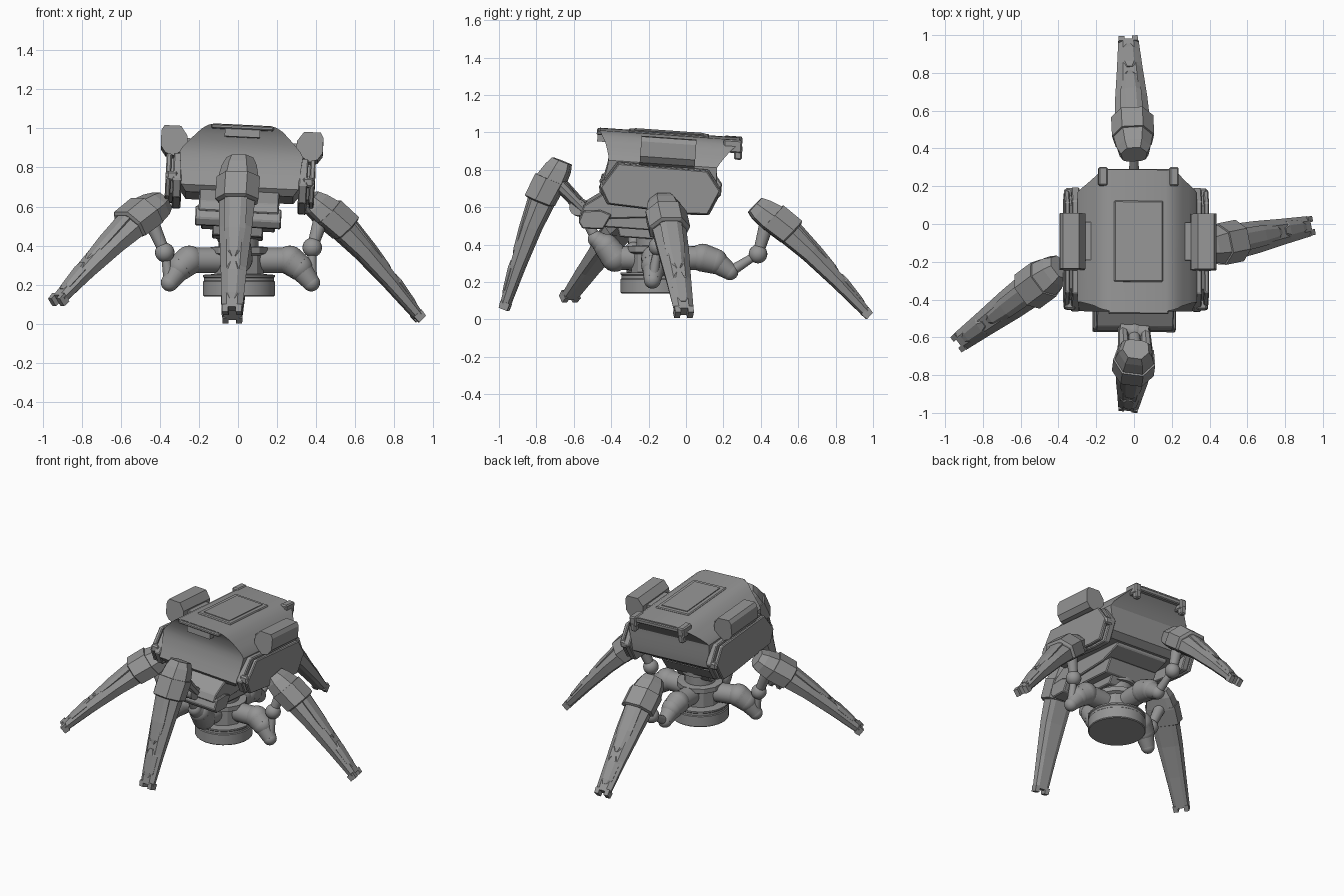
import bpy, bmesh, math
from mathutils import Vector, Matrix

if "Cube" in bpy.data.objects:
    bpy.data.objects.remove(bpy.data.objects["Cube"])

GREY = bpy.data.materials.new("flat_grey")
GREY.diffuse_color = (0.3, 0.3, 0.3, 1)
GREY.use_nodes = True
GREY.node_tree.nodes["Principled BSDF"].inputs["Base Color"].default_value = GREY.diffuse_color

# tilted frame shared by all hull parts
PIVOT = Vector((0.015, -0.1, 0.8))
TILT = (Matrix.Translation(PIVOT) @ Matrix.Rotation(math.radians(-4), 4, 'X')
        @ Matrix.Rotation(math.radians(2.8), 4, 'Y') @ Matrix.Translation((0, 0.1, -0.8)))
FLAT = Matrix.Identity(4)


def finish(name, bm, mat=FLAT, smooth=False, bevel=0):
    bmesh.ops.recalc_face_normals(bm, faces=bm.faces)
    me = bpy.data.meshes.new(name)
    bm.to_mesh(me)
    bm.free()
    me.transform(mat)
    me.materials.append(GREY)
    ob = bpy.data.objects.new(name, me)
    bpy.context.collection.objects.link(ob)
    if bevel:
        b = ob.modifiers.new("bevel", 'BEVEL')
        b.width, b.segments, b.limit_method = bevel, 1, 'ANGLE'
    if smooth:
        bpy.ops.object.select_all(action='DESELECT')
        ob.select_set(True)
        bpy.context.view_layer.objects.active = ob
        bpy.ops.object.shade_smooth_by_angle(angle=math.radians(30))
    return ob


def loft(name, rings, mat=FLAT, **kw):
    bm = bmesh.new()
    vs = [[bm.verts.new(p) for p in r] for r in rings]
    n = len(vs[0])
    for a, b in zip(vs, vs[1:]):
        for i in range(n):
            j = (i + 1) % n
            bm.faces.new((a[i], a[j], b[j], b[i]))
    bm.faces.new(vs[0])
    bm.faces.new(vs[-1])
    return finish(name, bm, mat, **kw)


def extrude_x(name, yz, x0, x1, mat=TILT, **kw):
    return loft(name, [[(x, y, z) for y, z in yz] for x in (x0, x1)], mat, **kw)


def extrude_y(name, xz, y0, y1, mat=TILT, **kw):
    return loft(name, [[(x, y, z) for x, z in xz] for y in (y0, y1)], mat, **kw)


def box(name, x0, x1, y0, y1, z0, z1, mat=TILT, **kw):
    return extrude_x(name, [(y0, z0), (y1, z0), (y1, z1), (y0, z1)], x0, x1, mat, **kw)


def lathe(name, profile, center, sides, smooth=False):
    rings = [[(center[0] + r * math.cos(2 * math.pi * (i + .5) / sides),
               center[1] + r * math.sin(2 * math.pi * (i + .5) / sides), z)
              for i in range(sides)] for r, z in profile]
    return loft(name, rings, smooth=smooth)


def rod(name, a, b, ra, rb, sides=12):
    a, b = Vector(a), Vector(b)
    bm = bmesh.new()
    m = Matrix.Translation((a + b) / 2) @ (b - a).to_track_quat('Z', 'Y').to_matrix().to_4x4()
    bmesh.ops.create_cone(bm, cap_ends=True, segments=sides, radius1=ra, radius2=rb,
                          depth=(b - a).length, matrix=m)
    return finish(name, bm, smooth=True)


def ball(name, c, r):
    bm = bmesh.new()
    bmesh.ops.create_uvsphere(bm, u_segments=20, v_segments=12, radius=r,
                              matrix=Matrix.Translation(c))
    return finish(name, bm, smooth=True)


# main hull: waisted block, stacked by height (z, half width, front y, back y)
levels = [(.64, .275, -.425, .12), (.675, .30, -.455, .165), (.74, .305, -.435, .17), (.81, .312, -.42, .165),
          (.845, .316, -.418, .165), (.87, .302, -.42, .18), (.905, .27, -.43, .205), (.94, .235, -.443, .235),
          (.968, .205, -.46, .265), (.985, .175, -.47, .275), (.993, .145, -.475, .275)]
loft("hull", [[(-x, f, z), (x, f, z), (x, b, z), (-x, b, z)] for z, x, f, b in levels], TILT, smooth=True)
# roof hatch, front lip, front vent and rear lugs
box("roof_hatch", -.13, .13, -.32, .11, .98, 1.001, bevel=.006)
box("hatch_panel", -.10, .10, -.29, .08, .995, 1.006)
box("front_lip", -.16, .16, -.49, -.45, .968, .99, bevel=.006)
box("front_vent", -.09, .09, -.485, -.44, .93, .972)
box("rear_lip", -.17, .17, .24, .28, .955, .985, bevel=.006)
for s in (-1, 1):
    box("rear_lug", s * .188 - .025, s * .188 + .025, .19, .29, .925, .995, bevel=.008)
    box("rear_lug_tip", s * .188 - .02, s * .188 + .02, .25, .293, .89, .95, bevel=.008)

# double side armour with edge clamps, and pods
plate = [(-.37, .84), (.12, .832), (.2, .725), (.14, .59), (.03, .585), (-.41, .61), (-.46, .70)]
outer = [(-.12 + (y + .12) * .97, .715 + (z - .715) * .96) for y, z in plate]
pod = [(.28, .905), (.345, .855), (.39, .87), (.415, .905), (.415, .985), (.40, 1.01), (.315, 1.01), (.28, .96)]
for s in (-1, 1):
    extrude_x("side_armour", plate, s * .30, s * .345, bevel=.006)
    extrude_x("outer_armour", outer, s * .355, s * .382, bevel=.006)
    extrude_x("armour_core", [(-.12 + (y + .12) * .9, .715 + (z - .715) * .8) for y, z in plate], s * .34, s * .36)
    for y0, y1 in ((-.45, -.39), (.13, .195)):
        box("armour_clamp", s * .32, s * .378, y0, y1, .69, .74, bevel=.01)
    box("pod_mount", s * .25, s * .33, -.2, 0, .84, .93)
    extrude_y("side_pod", [(s * x, z - .022) for x, z in pod], -.25, .045)

# stepped belly and chin
belly = [(-.43, .66), (-.53, .59), (-.55, .54), (-.46, .52), (-.05, .56), (.1, .62), (.1, .66)]
extrude_x("belly", belly, -.205, .205, bevel=.006)
extrude_x("chin", [(-.44, .57), (-.535, .56), (-.555, .50), (-.53, .465), (-.42, .47), (-.38, .55)], -.22, .22, bevel=.006)
for w, y0, y1, z in [(.19, -.45, .02, .48), (.13, -.36, -.02, .43)]:
    zt = z + .09
    extrude_x("belly_step", [(y0, zt), (y0 + .03, z), (y1 - .05, z), (y1, zt)], -w, w, bevel=.006)

# neck, faceted hub and base disc
C = (0.005, -.165)
lathe("neck", [(.10, .36), (.10, .46), (.12, .46), (.12, .50)], C, 24, True)
lathe("hub", [(.13, .24), (.13, .35), (.15, .36), (.15, .392), (.12, .395)], C, 12)
lathe("base_disc", [(.18, .14), (.185, .145), (.185, .215), (.18, .22), (.18, .235), (.185, .24), (.185, .25), (.12, .255)], C, 40, True)


def leg(name, knee, foot, hip, elbow, joint, wide=False):
    """Segmented leg: thigh, link, knee cuff and tapering shin."""
    K, F = Vector(knee), Vector(foot)
    d = (F - K).normalized()
    side = d.cross(Vector((0, 0, 1))).normalized()
    up = side.cross(d).normalized()
    L = (F - K).length / .835

    def part(part_name, sections):
        rings = []
        for t, lo, hi, w in sections:
            mid = (lo + hi) / 2
            octa = [(-.5 * w, hi), (.5 * w, hi), (w, mid + .01), (w * .85, lo + .01),
                    (.5 * w, lo), (-.5 * w, lo), (-w * .85, lo + .01), (-w, mid + .01)]
            rings.append([K + d * (t * L) + up * n + side * s for s, n in octa])
        loft(name + part_name, rings)

    # cuff in two stages, shin and raised shin guards
    part("_knee_cap", [(-.012, -.05, .055, .07), (.03, -.06, .075, .09), (.115, -.06, .10, .107)])
    part("_knee_cuff", [(.10, -.06, .105, .112), (.228, -.045, .114, .112), (.236, -.035, .10, .095)])
    part("_shin", [(.2, -.045, .085, .094), (.38, -.03, .074, .085), (.6, -.026, .052, .068),
                   (.815, -.028, .024, .054)])
    part("_shin_guard", [(.22, .05, .098, .06), (.40, .03, .083, .055), (.52, .02, .068, .04), (.55, .02, .06, .015)])
    part("_toe_guard", [(.58, .0, .060, .025), (.62, .0, .058, .05), (.74, -.005, .040, .042), (.77, -.005, .033, .02)])
    # shallow forked toe
    for s in (-1, 1):
        rings = []
        for t, lo, hi, w in ((.80, -.028, .026, .052), (.84, -.028, .02, .05)):
            rings.append([K + d * t * L + up * n + side * s * x
                          for x, n in ((.02, lo), (w, lo), (w, hi), (.02, hi))])
        loft(name + "_toe", rings)
    # knee link, hinge cheeks, ball joint and lower link
    J, H, E = Vector(joint), Vector(hip), Vector(elbow)
    k = K + d * .10 * L - up * .02
    rod(name + "_knee_link", J, k, .028, .04)
    if wide:
        for s in (-.06, .06):
            rod(name + "_hinge_cheek", J + side * s + Vector((0, .03, -.01)), k + side * s, .024, .035, 8)
        rod(name + "_hinge_pin", J - side * .075, J + side * .075, .045, .045, 16)
    ball(name + "_ball_joint", J, .05)
    rod(name + "_lower_link", E, J, .03, .02)
    # rounded thigh
    M = H.lerp(E, .45) + Vector((0, 0, .015))
    ball(name + "_hip", H, .075)
    ball(name + "_thigh_joint", M, .068)
    ball(name + "_elbow", E, .045)
    rod(name + "_thigh", H, M, .075, .068, 20)
    rod(name + "_thigh_end", M, E, .064, .045, 20)
    rod(name + "_socket", (C[0], C[1], .325), H, .065, .065, 16)


leg("front_leg", (.01, -.665, .835), (-.03, -.975, .06), (.0, -.38, .33), (.0, -.48, .43), (.0, -.57, .60), True)
leg("rear_leg", (.0, .375, .602), (-.03, .98, .025), (0, .09, .33), (.0, .235, .255), (0, .385, .35))
leg("right_leg", (.375, -.125, .63), (.935, -.01, .03), (.265, -.165, .325), (.375, -.18, .21), (.38, -.15, .39))
leg("left_leg", (-.40, -.235, .62), (-.93, -.63, .115), (-.25, -.23, .325), (-.35, -.28, .21), (-.375, -.28, .365))
